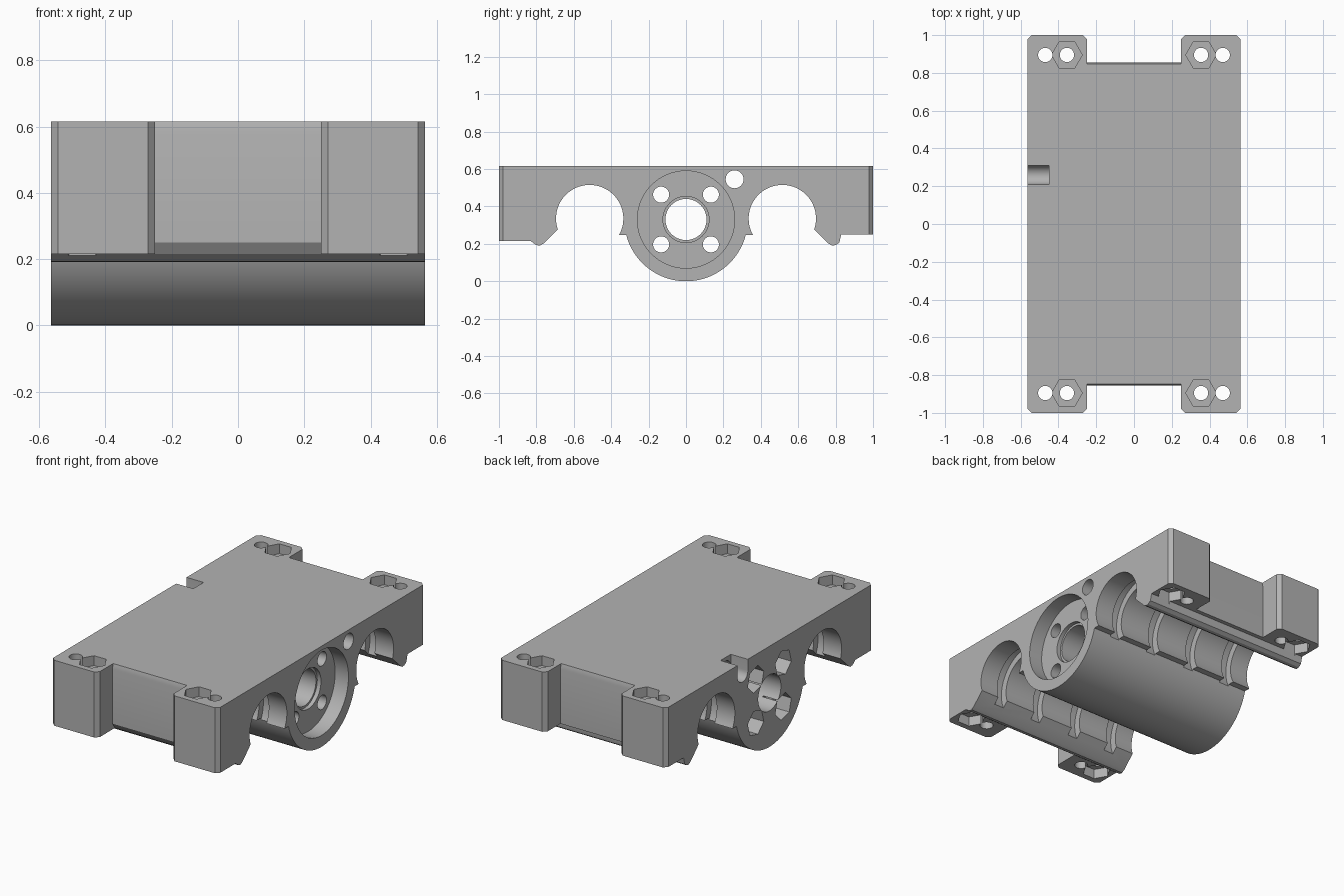
import bpy, bmesh, math
from mathutils import Matrix, Vector

if "Cube" in bpy.data.objects:
    bpy.data.objects.remove(bpy.data.objects["Cube"])

L = 0.565          # half length along x
BY, BZ, BR = 0.515, 0.335, 0.18   # side bore centre and radius
CZ, CR = 0.33, 0.33               # central barrel

grey = bpy.data.materials.new("grey plastic")
grey.diffuse_color = (0.45, 0.45, 0.45, 1)
grey.use_nodes = True
grey.node_tree.nodes["Principled BSDF"].inputs["Base Color"].default_value = grey.diffuse_color


def prism(name, pts, axis, lo, hi):
    """Extrude a 2D outline: axis 'x' uses (y,z) points, axis 'z' uses (x,y)."""
    bm = bmesh.new()
    place = (lambda p, h: (h, p[0], p[1])) if axis == 'x' else (lambda p, h: (p[0], p[1], h))
    a = [bm.verts.new(place(p, lo)) for p in pts]
    b = [bm.verts.new(place(p, hi)) for p in pts]
    n = len(pts)
    bm.faces.new(a[::-1])
    bm.faces.new(b)
    for i in range(n):
        bm.faces.new((a[i], a[(i + 1) % n], b[(i + 1) % n], b[i]))
    bmesh.ops.recalc_face_normals(bm, faces=bm.faces[:])
    me = bpy.data.meshes.new(name)
    bm.to_mesh(me)
    bm.free()
    ob = bpy.data.objects.new(name, me)
    bpy.context.collection.objects.link(ob)
    me.materials.append(grey)
    return ob


def arc(cy, cz, r, a0, a1, n):
    return [(cy + r * math.cos(a0 + (a1 - a0) * i / n),
             cz + r * math.sin(a0 + (a1 - a0) * i / n)) for i in range(n + 1)]


def circle(cx, cy, r, n=40, rot=0.0):
    return arc(cx, cy, r, rot, rot + math.tau * (n - 1) / n, n - 1)


def cut(body, cutter):
    cutter.hide_render = True
    m = body.modifiers.new("cut", 'BOOLEAN')
    m.operation, m.solver, m.object = 'DIFFERENCE', 'EXACT', cutter
    bpy.context.view_layer.objects.active = body
    bpy.ops.object.modifier_apply(modifier=m.name)
    bpy.data.objects.remove(cutter, do_unlink=True)


# Carriage body: cross-section with two open bores and the central barrel
def half(foot_z, edge_z):
    """Right half of the outline, from the outer top corner to the barrel."""
    a_out = math.atan2(0.275 - BZ, 0.69 - BY)
    a_in = math.pi + math.asin((BZ - edge_z) / BR)
    return ([(1, 0.615), (1, foot_z), (0.83, foot_z), (0.82, 0.207), (0.80, 0.193),
             (0.78, 0.191), (0.76, 0.203)] + arc(BY, BZ, BR, a_out, a_in, 48))


edge_z = 0.247
a_bar = math.asin((edge_z - CZ) / CR)
right = half(0.25, edge_z)
left = [(-y, z) for y, z in half(0.215, edge_z)][::-1]
barrel = arc(0, CZ, CR, a_bar, -math.pi - a_bar, 56)
body = prism("carriage_body", right + barrel + left, 'x', -L, L)

# End notches between the corner tabs, and chamfered tab corners
c = 0.022
for s in (-1, 1):
    low = [(0.855, 0.25), (0.83, 0.214), (0.83, 0.1)] if s < 0 else [(0.855, 0.1)]
    wall = [(0.848, 0.7), (0.848, 0.616), (0.851, 0.605), (0.855, 0.585)] + low
    outline = [(s * y, z) for y, z in wall + [(1.1, 0.1), (1.1, 0.7)]]
    # keep the lip below the tabs intact on the front side
    cut(body, prism("notch_cutter", outline, 'x', -0.25, 0.25))
    for x, d in ((-L, 1), (-0.25, -1), (0.25, 1), (L, -1)):
        e = 0.01
        tri = [(x - d * e, s * (1 + e)), (x + d * (c + e), s * (1 + e)), (x - d * e, s * (1 - c - e))]
        cut(body, prism("chamfer_cutter", tri, 'z', -0.1, 0.8))

# Zip-tie ring grooves around both bores
for s in (-1, 1):
    for x in (-0.41, -0.14, 0.14, 0.41):
        cut(body, prism("groove_cutter", circle(s * BY, BZ, 0.222, 48), 'x', x - 0.033, x + 0.033))

# Corner bolt holes, with hex pockets above (inner) and below (outer)
for sx in (-1, 1):
    for sy in (-1, 1):
        y = sy * 0.895
        foot = 0.25 if sy > 0 else 0.215
        for x in (0.355, 0.47):
            cut(body, prism("bolt_cutter", circle(sx * x, y, 0.038, 28), 'z', -0.1, 0.8))
        cut(body, prism("hex_cutter", circle(sx * 0.355, y, 0.081, 6), 'z', 0.555, 0.8))
        cut(body, prism("hex_cutter", circle(sx * 0.47, y, 0.081, 6), 'z', 0.1, foot + 0.06))

# Barrel: flange recess, stepped centre hole, four bolts with nut pockets
cut(body, prism("recess_cutter", circle(0, CZ, 0.26, 64), 'x', L - 0.09, 0.8))
cut(body, prism("step_cutter", circle(0, CZ, 0.123, 48), 'x', L - 0.115, 0.8))
cut(body, prism("centre_cutter", circle(0, CZ, 0.11, 48), 'x', -0.8, 0.8))
for sy in (-1, 1):
    for sz in (-1, 1):
        y, z = sy * 0.133, CZ + sz * 0.133
        cut(body, prism("screw_cutter", circle(y, z, 0.043, 28), 'x', -0.8, 0.8))
        cut(body, prism("nut_cutter", circle(y, z, 0.08, 6, math.atan2(sz, sy)), 'x', -0.8, -L + 0.1))

# Cable hole, opened to the top at the far end
cut(body, prism("cable_cutter", circle(0.26, 0.545, 0.048, 32), 'x', -0.8, 0.8))
slot = arc(0.26, 0.545, 0.05, math.pi, math.tau, 16) + [(0.31, 0.75), (0.21, 0.75)]
cut(body, prism("slot_cutter", slot, 'x', -0.8, -0.45))

bpy.ops.object.select_all(action='DESELECT')
body.select_set(True)
bpy.context.view_layer.objects.active = body
bpy.ops.object.shade_smooth_by_angle(angle=math.radians(25))
